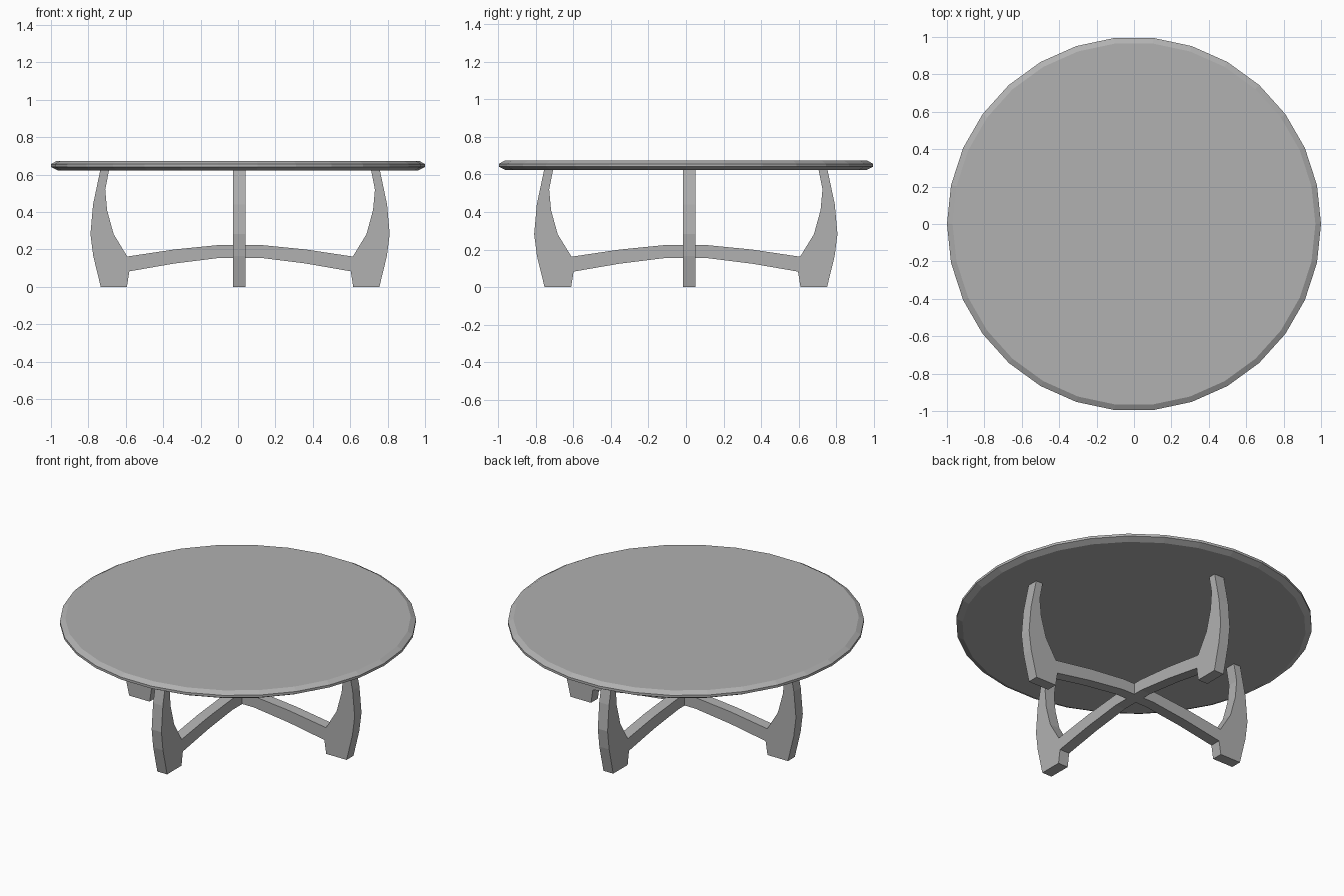
import bpy, bmesh
from math import cos, sin, pi

if "Cube" in bpy.data.objects:
    bpy.data.objects.remove(bpy.data.objects["Cube"])

# Dark grey finish shared by all parts
finish = bpy.data.materials.new("dark_grey")
finish.diffuse_color = (0.44, 0.44, 0.44, 1.0)
finish.use_nodes = True
finish.node_tree.nodes["Principled BSDF"].inputs["Base Color"].default_value = finish.diffuse_color


def make_object(name, bm):
    bmesh.ops.recalc_face_normals(bm, faces=bm.faces[:])
    mesh = bpy.data.meshes.new(name)
    bm.to_mesh(mesh)
    bm.free()
    mesh.materials.append(finish)
    obj = bpy.data.objects.new(name, mesh)
    bpy.context.collection.objects.link(obj)
    return obj


# Round table top: 30 sides with a chamfered rim, lofted from (radius, z) rings
def table_top():
    sides = 30
    bm = bmesh.new()
    rings = []
    for r, z in [(0.965, 0.623), (1.0, 0.641), (1.0, 0.656), (0.97, 0.673)]:
        rings.append([bm.verts.new((r * cos(2 * pi * i / sides), r * sin(2 * pi * i / sides), z))
                      for i in range(sides)])
    for a, b in zip(rings, rings[1:]):
        for i in range(sides):
            j = (i + 1) % sides
            bm.faces.new((a[i], a[j], b[j], b[i]))
    bm.faces.new(rings[0])
    bm.faces.new(rings[-1])
    make_object("table_top", bm)


# Half outline of a leg frame (distance from centre, z), from brace underside round to brace top
HALF = [(0.11, 0.155), (0.35, 0.125), (0.592, 0.083), (0.605, 0.0), (0.745, 0.0),
        (0.785, 0.165), (0.80, 0.282), (0.786, 0.44), (0.747, 0.626), (0.70, 0.626),
        (0.721, 0.52), (0.711, 0.41), (0.676, 0.282), (0.603, 0.162), (0.35, 0.20), (0.11, 0.224)]


# Leg frame: two curved legs joined by an arched brace, mirrored and extruded
def leg_frame(name, along_x, centre, offset, scale):
    thickness = 0.067
    outline = [(u * scale, z) for u, z in HALF]
    outline += [(-u, z) for u, z in reversed(outline)]
    bm = bmesh.new()
    verts = []
    for u, z in outline:
        u, w = u + centre, offset - thickness / 2
        verts.append(bm.verts.new((u, w, z) if along_x else (w, u, z)))
    face = bm.faces.new(verts)
    new = bmesh.ops.extrude_face_region(bm, geom=[face])["geom"]
    push = (0, thickness, 0) if along_x else (thickness, 0, 0)
    bmesh.ops.translate(bm, vec=push, verts=[v for v in new if isinstance(v, bmesh.types.BMVert)])
    make_object(name, bm)


table_top()
leg_frame("side_leg_frame", True, 0.011, 0.017, 1.0)
leg_frame("front_back_leg_frame", False, -0.001, 0.007, 1.008)
